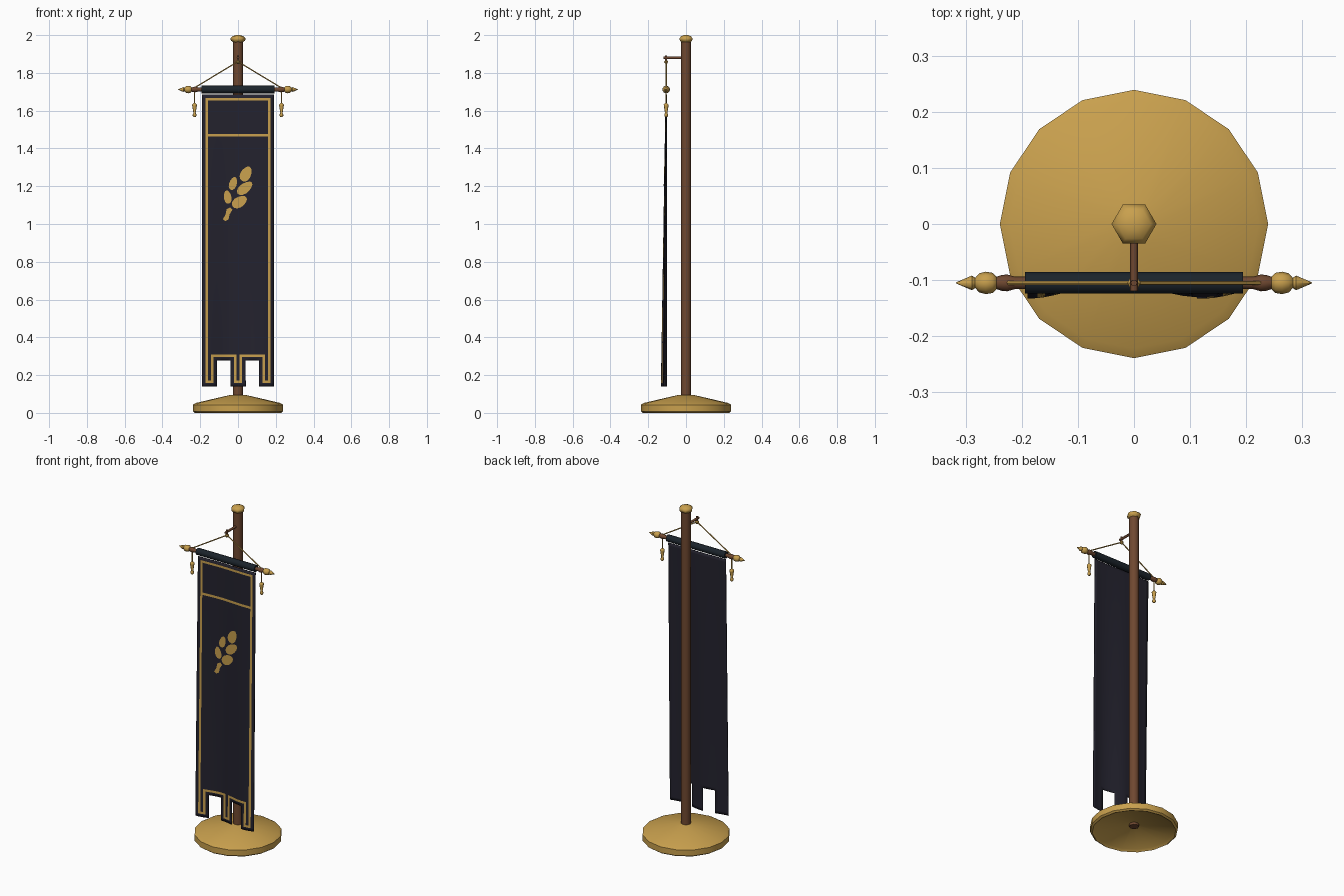
import bpy, bmesh, math
from mathutils import Vector

if "Cube" in bpy.data.objects:
    bpy.data.objects.remove(bpy.data.objects["Cube"], do_unlink=True)


def material(name, rgb):
    m = bpy.data.materials.new(name)
    m.use_nodes = True
    m.diffuse_color = (*rgb, 1)
    m.node_tree.nodes["Principled BSDF"].inputs["Base Color"].default_value = (*rgb, 1)
    return m


GOLD = material("gold", (0.58, 0.35, 0.075))
WOOD = material("brown wood", (0.16, 0.065, 0.03))
CLOTH = material("dark cloth", (0.017, 0.016, 0.027))
ROLL = material("dark blue roll", (0.011, 0.017, 0.024))

FRONT = -0.105   # depth of the hanging parts
BAR_Z = 1.712


def finish(name, bm, mats, angle=35):
    mesh = bpy.data.meshes.new(name)
    bm.to_mesh(mesh)
    bm.free()
    ob = bpy.data.objects.new(name, mesh)
    bpy.context.collection.objects.link(ob)
    for m in mats:
        mesh.materials.append(m)
    bpy.ops.object.select_all(action='DESELECT')
    ob.select_set(True)
    bpy.context.view_layer.objects.active = ob
    bpy.ops.object.shade_smooth_by_angle(angle=math.radians(angle))
    return ob


def lathe(name, profile, mat, sides=8, loc=(0, 0, 0), axis=(0, 0, 1), closed=False, angle=35):
    """Turn (radius, height) points around an axis."""
    bm = bmesh.new()
    turn = Vector((0, 0, 1)).rotation_difference(Vector(axis))
    rings = []
    for r, h in profile:
        rings.append([bm.verts.new(turn @ Vector((r * math.cos(a), r * math.sin(a), h)) + Vector(loc))
                      for a in (math.tau * i / sides for i in range(sides))])
    pairs = list(zip(rings, rings[1:]))
    if closed:
        pairs.append((rings[-1], rings[0]))
    else:
        bm.faces.new(rings[0])
        bm.faces.new(rings[-1])
    for low, high in pairs:
        for i in range(sides):
            j = (i + 1) % sides
            bm.faces.new((low[i], low[j], high[j], high[i]))
    bmesh.ops.recalc_face_normals(bm, faces=bm.faces)
    return finish(name, bm, [mat], angle)


def rod(name, a, b, radius, mat, sides=6):
    a, b = Vector(a), Vector(b)
    return lathe(name, [(radius, 0), (radius, (b - a).length)], mat, sides, a, (b - a).normalized(), angle=65)


# Stand: hollow-bottomed base, pole and cap
lathe("base", [(0.02, 0.096), (0.045, 0.094), (0.222, 0.053), (0.239, 0.043), (0.239, 0.008),
               (0.228, 0.0), (0.215, 0.012), (0.02, 0.045)], GOLD, 16, closed=True)
lathe("pole", [(0.027, 0.03), (0.027, 1.97)], WOOD, 8, angle=50)
lathe("pole_cap", [(0.022, 1.958), (0.038, 1.972), (0.04, 1.983), (0.03, 1.994), (0.012, 2.0)],
      GOLD, 6, angle=65)

# Hanger arm with its small end stop
rod("hanger_arm", (0, 0, 1.88), (0, FRONT - 0.014, 1.88), 0.007, WOOD)
rod("hanger_hook", (0, FRONT, 1.862), (0, FRONT, 1.893), 0.006, WOOD)
lathe("cord_knot", [(0.004, 1.848), (0.012, 1.856), (0.012, 1.861), (0.004, 1.868)], GOLD, 6, (0, FRONT, 0))

# Crossbar
rod("cloth_roll", (-0.194, FRONT, BAR_Z), (0.194, FRONT, BAR_Z), 0.02, ROLL, 10)

for side, label in ((-1, "right"), (1, "left")):
    # Bar end and pointed finial
    lathe(label + "_bar_end", [(0.011, 0.18), (0.011, 0.212), (0.015, 0.226), (0.014, 0.236), (0.01, 0.248)],
          WOOD, 8, (0, FRONT, BAR_Z), (side, 0, 0), angle=60)
    lathe(label + "_finial", [(0.009, 0.243), (0.018, 0.252), (0.02, 0.264), (0.017, 0.276), (0.009, 0.283),
                              (0.013, 0.289), (0.001, 0.317)],
          GOLD, 8, (0, FRONT, BAR_Z), (side, 0, 0), angle=50)
    # Suspension cord and tassel
    rod(label + "_cord", (0, FRONT, 1.86), (side * 0.225, FRONT, BAR_Z + 0.012), 0.0035, GOLD, 5)
    x = side * 0.23
    rod(label + "_tassel_cord", (x, FRONT, BAR_Z), (x, FRONT, 1.63), 0.003, GOLD, 5)
    lathe(label + "_tassel", [(0.005, 1.566), (0.01, 1.572), (0.01, 1.58), (0.006, 1.587), (0.012, 1.624),
                              (0.013, 1.632), (0.005, 1.64)], GOLD, 8, (x, FRONT, 0), angle=50)

# Banner outline, shrunk by a margin
HALF, TOP, BOTTOM = 0.19, 1.685, 0.14
NOTCH_IN, NOTCH_OUT, NOTCH_TOP = 0.04, 0.112, 0.277
MARGINS = (0, 0.018, 0.031)
BAND = (1.463, 1.477)


def inside(x, z, m):
    notch = NOTCH_IN - m < abs(x) < NOTCH_OUT + m and z < NOTCH_TOP + m
    return abs(x) < HALF - m and BOTTOM + m < z < TOP - m and not notch


def drape(x, z):
    """Depth of the cloth: soft folds that deepen downwards."""
    sway = 0.12 + 0.88 * (TOP - z) / (TOP - BOTTOM)
    return FRONT - 0.028 * sway * (0.5 + 0.5 * math.cos(math.tau * (x + HALF) / 0.31))


half_xs = [v for m in MARGINS for v in (HALF - m, NOTCH_OUT + m, NOTCH_IN - m)] + [0.06, 0.085]
xs = sorted([-v for v in half_xs] + [0] + half_xs)
zs = [v for m in MARGINS for v in (BOTTOM + m, NOTCH_TOP + m, TOP - m)] + list(BAND)
zs = sorted(zs + [0.4 + 0.1 * i for i in range(13) if i != 11])

bm = bmesh.new()
grid = {(i, j): bm.verts.new((x, drape(x, z), z)) for i, x in enumerate(xs) for j, z in enumerate(zs)}
for i in range(len(xs) - 1):
    for j in range(len(zs) - 1):
        x, z = (xs[i] + xs[i + 1]) / 2, (zs[j] + zs[j + 1]) / 2
        if not inside(x, z, MARGINS[0]):
            continue
        face = bm.faces.new((grid[i, j], grid[i + 1, j], grid[i + 1, j + 1], grid[i, j + 1]))
        border = inside(x, z, MARGINS[1]) and not inside(x, z, MARGINS[2])
        band = BAND[0] < z < BAND[1] and inside(x, z, MARGINS[1])
        face.material_index = int(border or band)
bmesh.ops.delete(bm, geom=[v for v in bm.verts if not v.link_faces], context='VERTS')
banner = finish("banner", bm, [CLOTH, GOLD], 50)
solid = banner.modifiers.new("cloth thickness", 'SOLIDIFY')
solid.thickness = 0.004
solid.offset = -1
solid.material_offset = -1       # plain reverse side
solid.material_offset_rim = -1

# Wheat ear emblem: kernels (x, z, half length, half width, tilt in degrees)
KERNELS = ((0.042, 1.265, 0.043, 0.028, 62), (-0.026, 1.215, 0.036, 0.02, 72),
           (0.036, 1.19, 0.048, 0.026, 38), (-0.055, 1.143, 0.036, 0.02, 100),
           (0.008, 1.117, 0.044, 0.028, 32))
bm = bmesh.new()


def plate(points):
    bm.faces.new([bm.verts.new((x, drape(x, z) - 0.004, z)) for x, z in points])


for cx, cz, length, width, tilt in KERNELS:
    c, s = math.cos(math.radians(tilt)), math.sin(math.radians(tilt))
    outline = []
    for k in range(14):
        a = math.tau * k / 14
        u = length * math.cos(a)
        v = width * math.sin(a) * (1 - 0.15 * math.cos(a))
        outline.append((cx + u * c - v * s, cz + u * s + v * c))
    plate(outline)
plate([(-0.08, 1.025), (-0.066, 1.015), (-0.05, 1.025), (-0.045, 1.05), (-0.03, 1.075),
       (-0.04, 1.088), (-0.06, 1.078), (-0.066, 1.05)])
finish("wheat_emblem", bm, [GOLD])
